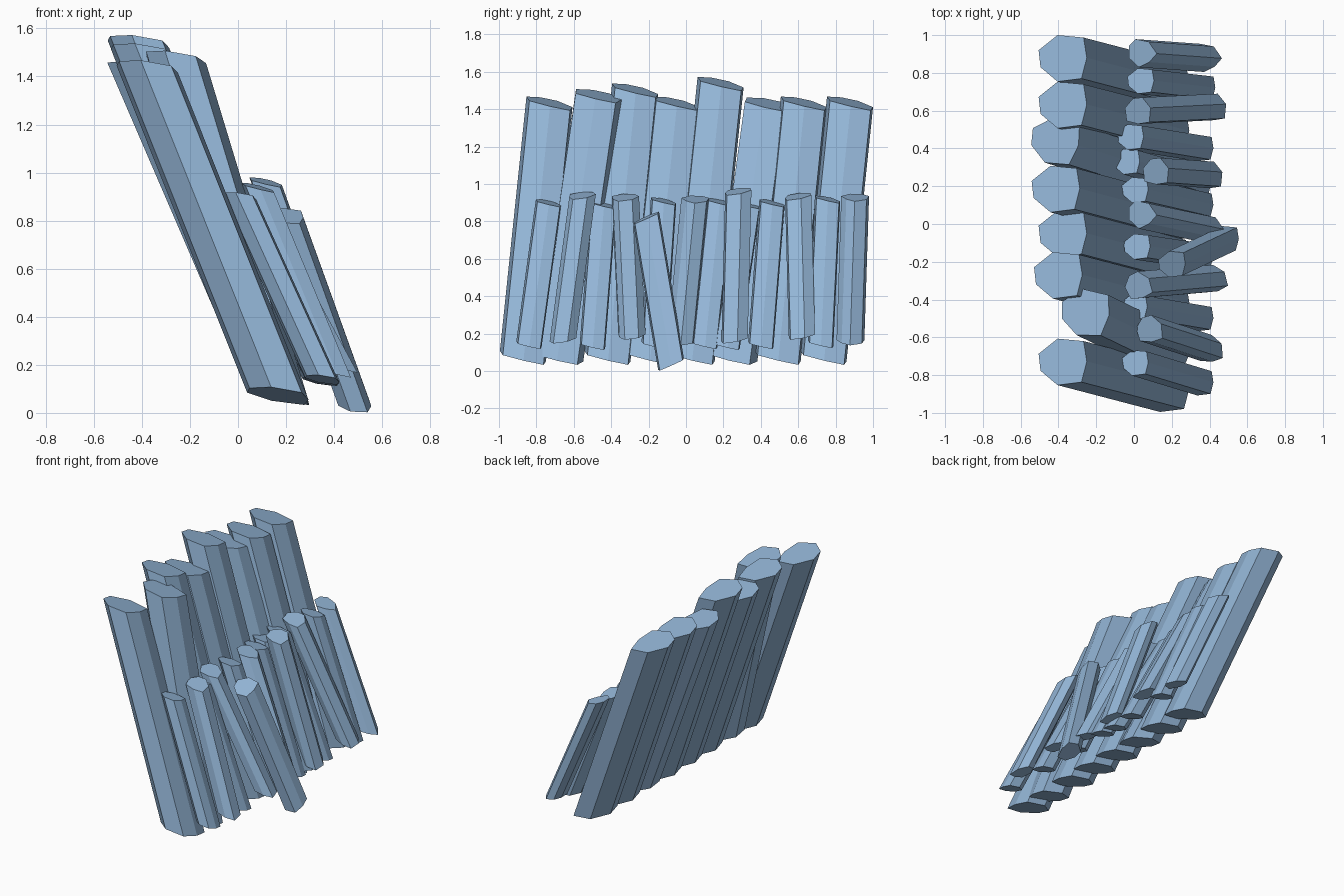
import bpy, bmesh, math
from mathutils import Vector, Matrix

if "Cube" in bpy.data.objects:
    bpy.data.objects.remove(bpy.data.objects["Cube"])

blue = bpy.data.materials.new("dusty_blue")
blue.diffuse_color = (0.29, 0.46, 0.67, 1)
blue.use_nodes = True
blue.node_tree.nodes["Principled BSDF"].inputs["Base Color"].default_value = blue.diffuse_color

# rough seven-sided log outline, for the large logs
OUTLINE = [(-.127, .043), (-.027, .123), (.111, .11), (.128, .003),
           (.10, -.107), (-.027, -.123), (-.117, -.047)]


def log(name, top, bottom, size=1.0, spin=0, tilt=(-.15, -.23)):
    """Leaning prism with both ends cut on the same slanted plane."""
    bm = bmesh.new()
    turn = Matrix.Rotation(math.radians(spin), 3, 'Z')
    ring = [turn @ Vector((x * size, y * size, (x * tilt[0] + y * tilt[1]) * size))
            for x, y in reversed(OUTLINE)]
    lo = [bm.verts.new(Vector(bottom) + p) for p in ring]
    hi = [bm.verts.new(Vector(top) + p) for p in ring]
    n = len(ring)
    for i in range(n):
        j = (i + 1) % n
        bm.faces.new((lo[i], lo[j], hi[j], hi[i]))
    bm.faces.new(lo)
    bm.faces.new(hi)
    bmesh.ops.recalc_face_normals(bm, faces=bm.faces)
    me = bpy.data.meshes.new(name)
    bm.to_mesh(me)
    bm.free()
    me.materials.append(blue)
    ob = bpy.data.objects.new(name, me)
    bpy.context.collection.objects.link(ob)


# back row of tall logs: top centre, bottom y, spin
tall = [((-.378, .877, 1.435), .735, 0), ((-.378, .63, 1.435), .49, 0),
        ((-.42, .44, 1.43), .255, -12), ((-.415, .185, 1.54), .03, 0),
        ((-.378, -.052, 1.435), -.195, 0), ((-.402, -.272, 1.505), -.42, 0),
        ((-.26, -.47, 1.475), -.675, -8), ((-.378, -.73, 1.435), -.872, 0)]
for i, (top, by, spin) in enumerate(tall):
    log(f"tall_log_{i + 1}", top, (.165, by, .075), 1.0, spin)

# front row of short logs leaning on the tall ones: top, bottom, spin
short = [((.035, .91, .93), (.38, .885, .16), -50),
         ((.035, .757, .92), (.36, .72, .145), 0),
         ((.02, .60, .935), (.42, .62, .19), -90),
         ((-.02, .46, .90), (.35, .40, .14), 0),
         ((-.04, .33, .89), (.34, .22, .135), 0),
         ((.115, .28, .962), (.40, .26, .17), -90),
         ((.005, .18, .905), (.35, .10, .14), 0),
         ((.035, .055, .92), (.39, -.02, .16), -50),
         ((.015, -.12, .91), (.35, -.17, .14), 0),
         ((.02, -.325, .93), (.42, -.29, .19), -70),
         ((0, -.44, .89), (.35, -.50, .135), 0),
         ((.08, -.555, .94), (.40, -.66, .17), -80),
         ((.005, -.735, .90), (.35, -.84, .14), 0)]
for i, (top, bottom, spin) in enumerate(short):
    log(f"short_log_{i + 1}", top, bottom, .55, spin)

# loose log crossing in front
log("crossing_log", (.2, -.213, .82), (.483, -.08, .035), .56, 0, (-.1, .45))
